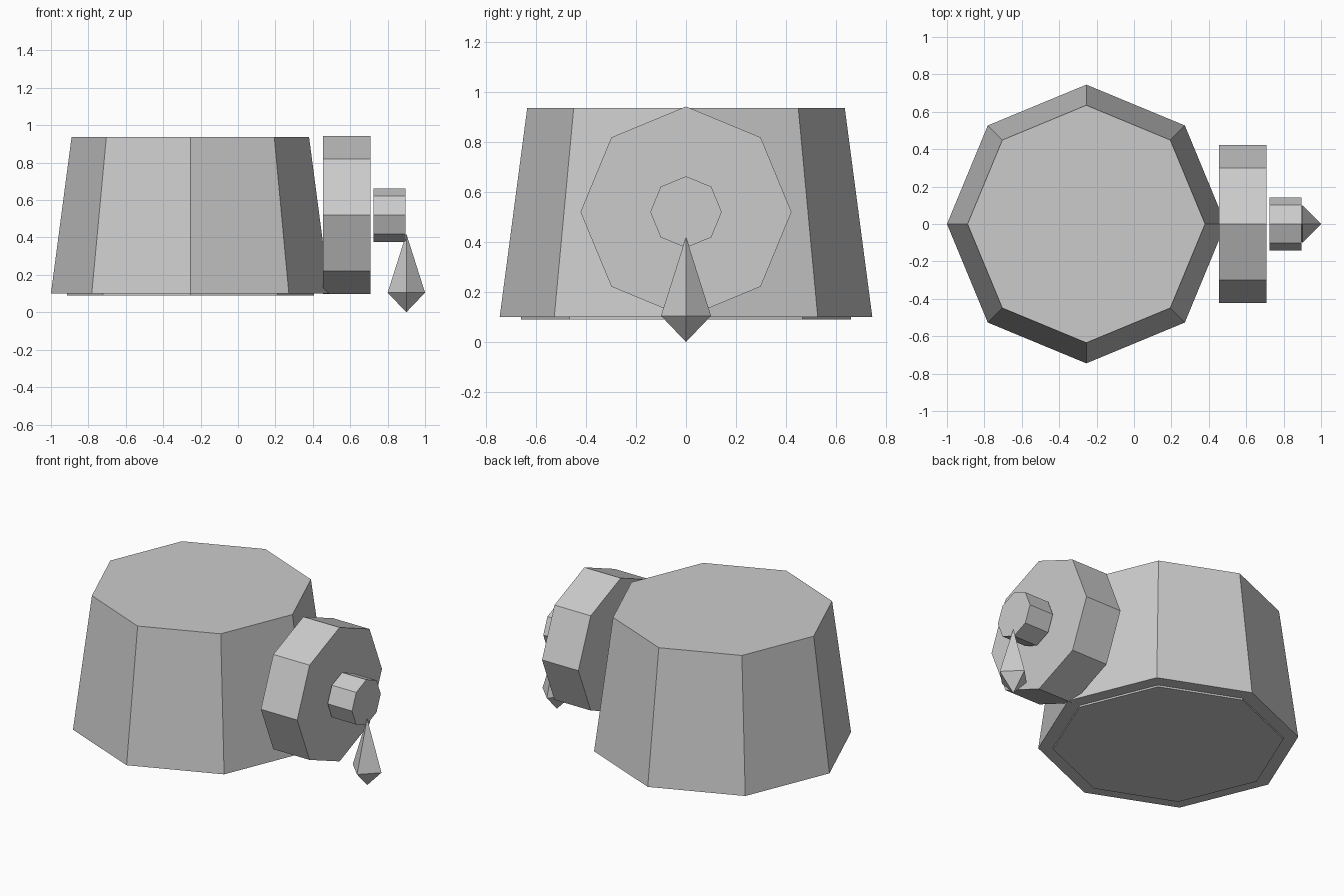
import bpy
from math import pi

if "Cube" in bpy.data.objects:
    bpy.data.objects.remove(bpy.data.objects["Cube"])


def frustum(name, sides, r1, r2, depth, center, rot=(0, 0, 0)):
    """Flat-shaded prism or cone, centred at the given point."""
    bpy.ops.mesh.primitive_cone_add(vertices=sides, radius1=r1, radius2=r2,
                                    depth=depth, location=center, rotation=rot)
    bpy.context.object.name = name
    return bpy.context.object


BODY_X = -0.255
AXIS_Z = 0.52
SIDEWAYS = (0, pi / 2, 0)

# Tapered octagonal body with a thin base plate
frustum("body", 8, 0.745, 0.635, 0.835, (BODY_X, 0, 0.5185))
frustum("base_plate", 8, 0.66, 0.66, 0.03, (BODY_X, 0, 0.105))

# Sideways octagonal discs
for name, r, x0, x1 in (("large_disc", 0.422, 0.455, 0.708),
                        ("small_disc", 0.143, 0.725, 0.895)):
    frustum(name, 8, r, r, x1 - x0, ((x0 + x1) / 2, 0, AXIS_Z), SIDEWAYS)

# Hanging four-sided drop: long upper spike, short lower tip, one mesh
drop = frustum("drop_pendant", 4, 0.1, 0, 0.315, (0.9, 0, 0.2625))
for v in drop.data.vertices:
    v.co.x, v.co.y = v.co.x, v.co.y
import bmesh
bm = bmesh.new()
bm.from_mesh(drop.data)
base = [f for f in bm.faces if len(f.verts) == 4]
tip = bmesh.ops.poke(bm, faces=base)["verts"][0]
tip.co.z -= 0.105
bm.to_mesh(drop.data)
bm.free()
